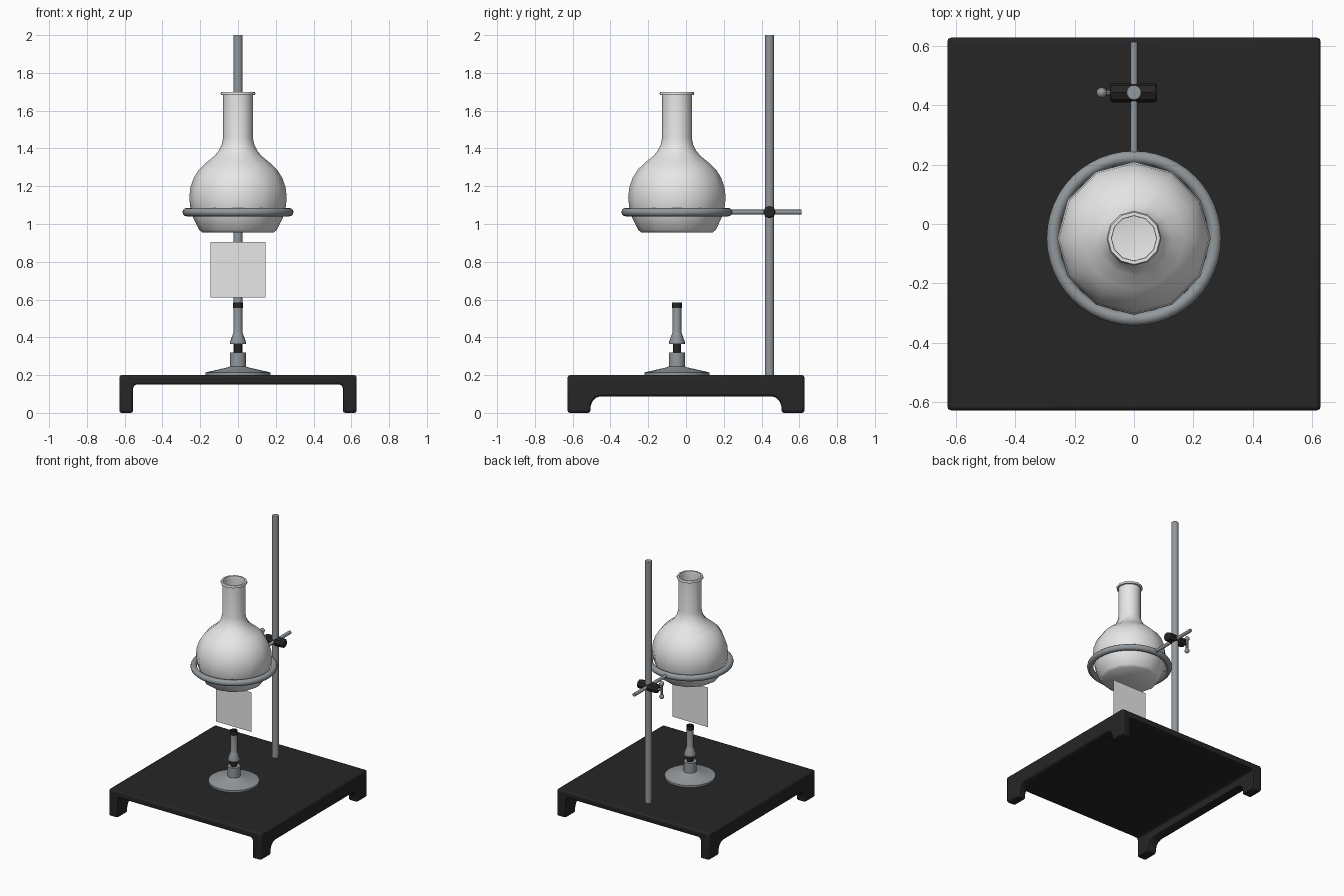
import bpy, bmesh, math
from mathutils import Matrix, Vector

if "Cube" in bpy.data.objects:
    bpy.data.objects.remove(bpy.data.objects["Cube"])


def material(name, rgb):
    m = bpy.data.materials.new(name)
    m.diffuse_color = (*rgb, 1)
    m.use_nodes = True
    m.node_tree.nodes["Principled BSDF"].inputs["Base Color"].default_value = m.diffuse_color
    return m


BLACK = material("black paint", (0.019, 0.019, 0.019))
STEEL = material("grey steel", (0.29, 0.315, 0.335))
PALE = material("pale glass", (0.8, 0.8, 0.8))
CY = -0.048   # y of burner, ring and flask axis
RY = 0.442    # y of the upright rod
RZ = 1.063    # height of the ring


def finish(name, bm, mat, smooth=40):
    bmesh.ops.recalc_face_normals(bm, faces=bm.faces)
    me = bpy.data.meshes.new(name)
    bm.to_mesh(me)
    bm.free()
    ob = bpy.data.objects.new(name, me)
    bpy.context.collection.objects.link(ob)
    me.materials.append(mat)
    if smooth:
        bpy.ops.object.select_all(action='DESELECT')
        ob.select_set(True)
        bpy.context.view_layer.objects.active = ob
        bpy.ops.object.shade_smooth_by_angle(angle=math.radians(smooth))
    return ob


def lathe(name, profile, mat, sides=24, y=CY, smooth=40):
    """Turn (radius, z) points around a vertical axis; radius 0 closes an end."""
    bm = bmesh.new()
    vs = [bm.verts.new((r, 0, z)) for r, z in profile]
    es = [bm.edges.new(p) for p in zip(vs, vs[1:])]
    bmesh.ops.spin(bm, geom=vs + es, cent=(0, 0, 0), axis=(0, 0, 1),
                   angle=math.tau, steps=sides)
    bmesh.ops.remove_doubles(bm, verts=bm.verts, dist=1e-5)
    bmesh.ops.translate(bm, verts=bm.verts, vec=(0, y, 0))
    return finish(name, bm, mat, smooth)


def rod(name, a, b, r, mat, sides=12, bevel=0):
    a, b = Vector(a), Vector(b)
    d = b - a
    m = Matrix.Translation((a + b) / 2) @ d.to_track_quat('Z', 'Y').to_matrix().to_4x4()
    bm = bmesh.new()
    bmesh.ops.create_cone(bm, cap_ends=True, segments=sides, radius1=r, radius2=r,
                          depth=d.length, matrix=m)
    ob = finish(name, bm, mat)
    if bevel:
        mod = ob.modifiers.new("rounded ends", 'BEVEL')
        mod.width, mod.segments = bevel, 2
        mod.limit_method, mod.angle_limit = 'ANGLE', math.radians(60)
    return ob


# Base: side outline with feet, drawn through the width, then hollowed below
half = [(0.627, 0.2), (0.627, 0), (0.507, 0), (0.505, 0.035), (0.495, 0.062),
        (0.478, 0.08), (0.452, 0.088)]
outline = half + [(-y, z) for y, z in reversed(half)]
bm = bmesh.new()
face = bm.faces.new([bm.verts.new((-0.628, y, z)) for y, z in outline])
ext = bmesh.ops.extrude_face_region(bm, geom=[face])
bmesh.ops.translate(bm, vec=(1.256, 0, 0),
                    verts=[v for v in ext['geom'] if isinstance(v, bmesh.types.BMVert)])
base = finish("base", bm, BLACK)

bm = bmesh.new()
bmesh.ops.create_cube(bm, size=1, matrix=Matrix.Translation((0, 0, 0))
                      @ Matrix.Diagonal((1.11, 1.6, 0.3, 1)))
bmesh.ops.bevel(bm, geom=[e for e in bm.edges if abs(e.verts[0].co.y - e.verts[1].co.y) > 1],
                offset=0.018, segments=2, profile=0.5, affect='EDGES')
cutter = finish("base_hollow_cutter", bm, BLACK, 0)
cutter.hide_render = True
cutter.hide_viewport = True
mod = base.modifiers.new("hollow", 'BOOLEAN')
mod.operation, mod.object, mod.solver = 'DIFFERENCE', cutter, 'EXACT'
mod = base.modifiers.new("soft edges", 'BEVEL')
mod.width, mod.segments = 0.012, 2
mod.limit_method, mod.angle_limit = 'ANGLE', math.radians(50)

# Stand: upright rod, ring and its arm
rod("upright_rod", (0, RY, 0.19), (0, RY, 2), 0.025, STEEL, 16, 0.004)
rod("ring_arm", (0, 0.225, RZ), (0, 0.612, RZ), 0.0125, STEEL)
tube = [(0.272 + 0.022 * math.cos(i * math.tau / 12), RZ + 0.022 * math.sin(i * math.tau / 12))
        for i in range(13)]
lathe("support_ring", tube, STEEL, 48)

# Clamp with its thumb screw and upright handle
rod("clamp", (-0.08, RY, RZ), (0.078, RY, RZ), 0.033, BLACK, 8, 0.01)
rod("screw_shaft", (-0.112, RY, RZ), (-0.07, RY, RZ), 0.009, STEEL, 8)
rod("screw_handle", (-0.109, RY, RZ - 0.05), (-0.109, RY, RZ + 0.05), 0.009, STEEL, 8)
for side, s in (("lower", -1), ("upper", 1)):
    bm = bmesh.new()
    bmesh.ops.create_uvsphere(bm, u_segments=10, v_segments=6, radius=0.018,
                              matrix=Matrix.Translation((-0.109, RY, RZ + s * 0.048)))
    finish(side + "_handle_knob", bm, STEEL)

# Flask: one open thin shell with a rolled lip
lathe("flask", [(0, 0.955), (0.188, 0.955), (0.205, 0.968), (0.238, 1.035), (0.253, 1.09),
                (0.258, 1.14), (0.252, 1.195), (0.234, 1.245), (0.207, 1.288), (0.172, 1.322),
                (0.125, 1.36), (0.102, 1.388), (0.086, 1.42), (0.079, 1.455), (0.079, 1.682),
                (0.09, 1.684), (0.092, 1.692), (0.088, 1.7), (0.076, 1.7), (0.075, 1.68)],
      PALE, 12, smooth=50)

# Burner: foot, dark air collar, chimney and dark tip
lathe("burner_foot", [(0, 0.2), (0.173, 0.2), (0.173, 0.214), (0.05, 0.242), (0.043, 0.246),
                      (0.043, 0.32), (0, 0.32)], STEEL)
lathe("air_collar", [(0, 0.315), (0.022, 0.315), (0.022, 0.372), (0, 0.372)], BLACK, 12)
lathe("chimney", [(0, 0.366), (0.042, 0.366), (0.042, 0.376), (0.026, 0.42),
                  (0.023, 0.43), (0.023, 0.556), (0, 0.556)], STEEL, 16)
lathe("chimney_tip", [(0, 0.554), (0.026, 0.554), (0.026, 0.585), (0.019, 0.585),
                      (0.019, 0.565), (0, 0.565)], BLACK, 16)

# Flame: a flat upright card above the burner
bm = bmesh.new()
bm.faces.new([bm.verts.new((x, CY, z)) for x, z in
              ((-0.146, 0.61), (0.146, 0.61), (0.146, 0.905), (-0.146, 0.905))])
finish("flame_card", bm, PALE, 0)
